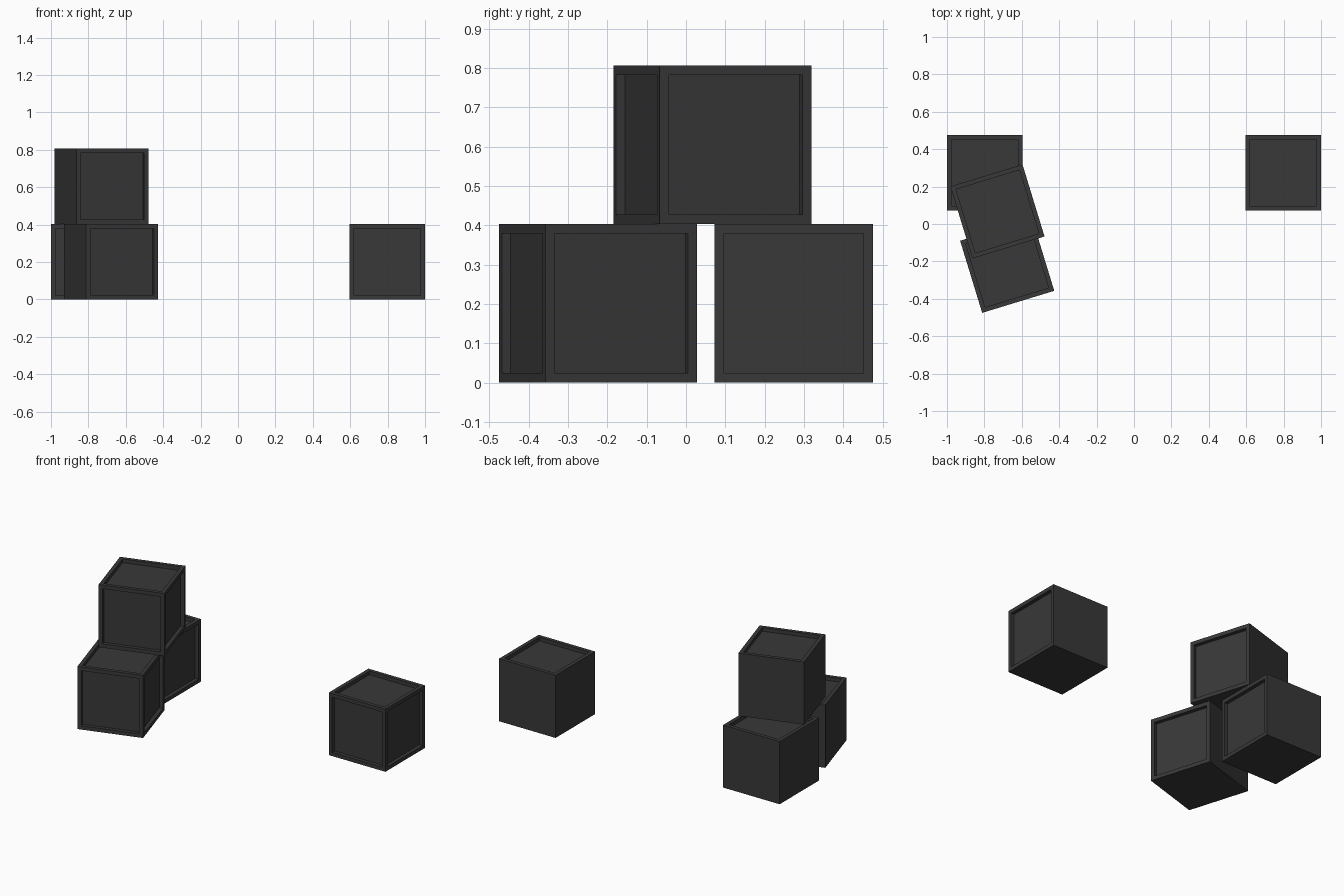
import bpy, bmesh
from math import radians
from mathutils import Vector

if "Cube" in bpy.data.objects:
    bpy.data.objects.remove(bpy.data.objects["Cube"])

SIZE = 0.403    # crate edge length
RIM = 0.034     # border around each panel
DEPTH = 0.0235  # panel recess

dark = bpy.data.materials.new("dark_crate")
dark.diffuse_color = (0.04, 0.04, 0.04, 1)
dark.use_nodes = True
dark.node_tree.nodes["Principled BSDF"].inputs["Base Color"].default_value = dark.diffuse_color


def crate_mesh():
    """Cube with recessed panels on its top, front and right faces."""
    bm = bmesh.new()
    bmesh.ops.create_cube(bm, size=SIZE)
    bm.normal_update()
    panel_dirs = [Vector((0, 0, 1)), Vector((0, -1, 0)), Vector((1, 0, 0))]
    panels = [f for f in bm.faces if any(f.normal.dot(d) > 0.9 for d in panel_dirs)]
    bmesh.ops.inset_individual(bm, faces=panels, thickness=RIM, depth=0)
    # push each panel straight in, leaving square walls
    for face in panels:
        inward = face.normal * -DEPTH
        new = bmesh.ops.extrude_discrete_faces(bm, faces=[face])["faces"][0]
        bmesh.ops.translate(bm, verts=new.verts[:], vec=inward)
    bmesh.ops.recalc_face_normals(bm, faces=bm.faces[:])
    mesh = bpy.data.meshes.new("crate")
    bm.to_mesh(mesh)
    bm.free()
    mesh.materials.append(dark)
    return mesh


# name, x, y, stack level, turn in degrees
crates = [
    ("crate_back_left", -0.7985, 0.2735, 0, 0),
    ("crate_right", 0.7985, 0.2735, 0, 0),
    ("crate_front_left", -0.678, -0.2235, 0, 17),
    ("crate_stacked", -0.73, 0.067, 1, 17),
]
mesh = crate_mesh()
for name, x, y, level, turn in crates:
    crate = bpy.data.objects.new(name, mesh)
    crate.location = (x, y, SIZE * (level + 0.5))
    crate.rotation_euler.z = radians(turn)
    bpy.context.collection.objects.link(crate)
